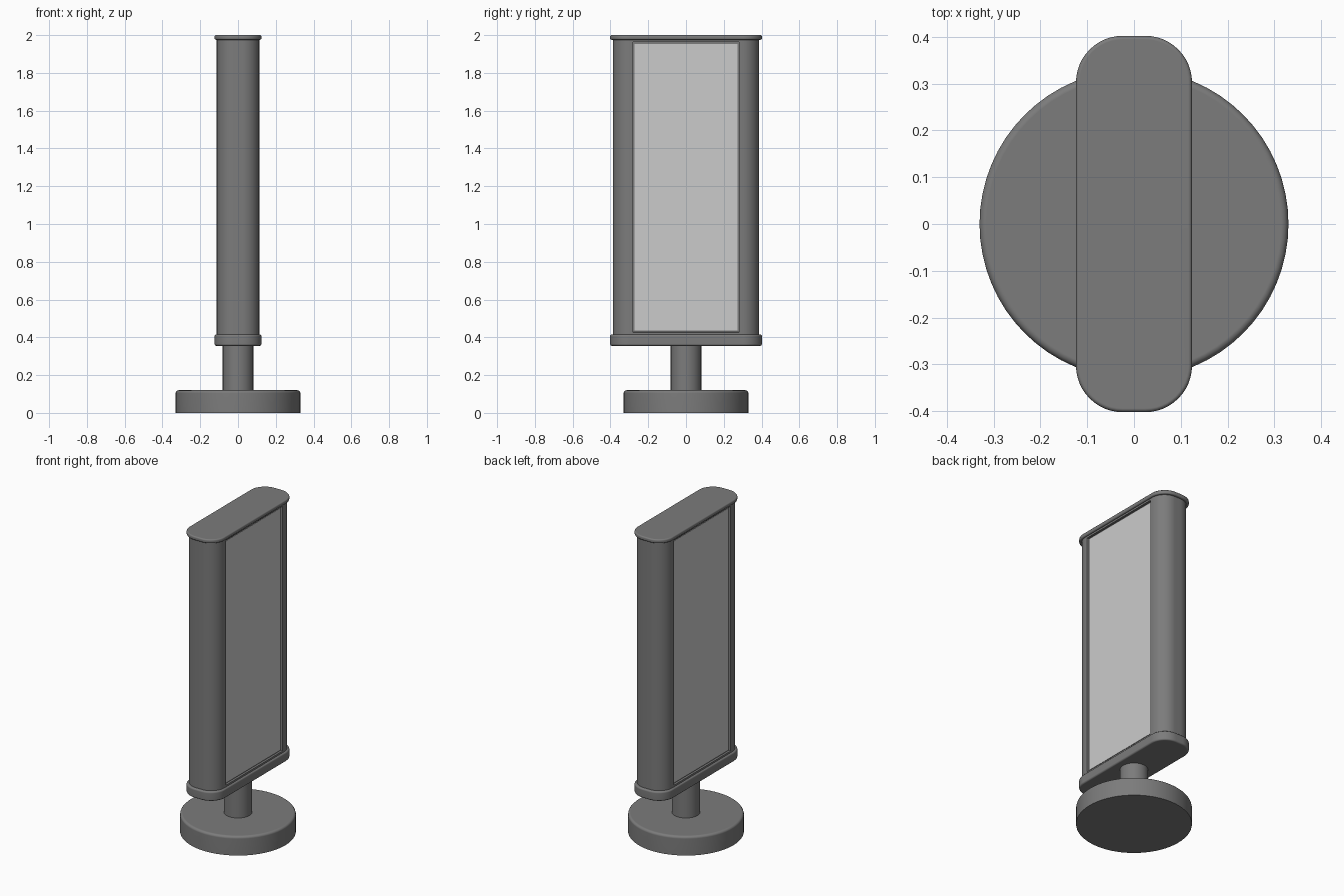
import bpy, bmesh
from math import cos, sin, pi

if "Cube" in bpy.data.objects:
    bpy.data.objects.remove(bpy.data.objects["Cube"])


def material(name, v):
    m = bpy.data.materials.new(name)
    m.diffuse_color = (v, v, v, 1)
    m.use_nodes = True
    m.node_tree.nodes["Principled BSDF"].inputs["Base Color"].default_value = m.diffuse_color
    return m


DARK = material("dark_grey", 0.2)
LIGHT = material("light_grey", 0.55)


def rounded_rect(hx, hy, r, seg=12):
    pts = []
    for i, (sx, sy) in enumerate([(1, 1), (-1, 1), (-1, -1), (1, -1)]):
        for k in range(seg + 1):
            a = (i + k / seg) * pi / 2
            pts.append((sx * (hx - r) + r * cos(a), sy * (hy - r) + r * sin(a)))
    return pts


def circle(r, n=64):
    return [(r * cos(2 * pi * k / n), r * sin(2 * pi * k / n)) for k in range(n)]


def prism(name, pts, z0, z1, bevel=0, rims=(), recess=None, mat=DARK):
    """Extrude an outline from z0 to z1; bevel chosen rims; recess = (inset, depth) on the x sides."""
    bm = bmesh.new()
    low = [bm.verts.new((x, y, z0)) for x, y in pts]
    top = [bm.verts.new((x, y, z1)) for x, y in pts]
    bm.faces.new(low[::-1])
    bm.faces.new(top)
    n = len(pts)
    for i in range(n):
        j = (i + 1) % n
        bm.faces.new((low[i], low[j], top[j], top[i]))
    bm.normal_update()
    if bevel:
        edges = [e for e in bm.edges
                 if any(all(abs(v.co.z - z) < 1e-5 for v in e.verts) for z in rims)]
        bmesh.ops.bevel(bm, geom=edges, offset=bevel, segments=3, profile=0.5,
                        affect='EDGES', clamp_overlap=True)
    if recess:
        sides = [f for f in bm.faces if abs(f.normal.x) > 0.999 and f.calc_area() > 0.3]
        bmesh.ops.inset_individual(bm, faces=sides, thickness=recess[0])
        bm.normal_update()
        bmesh.ops.inset_individual(bm, faces=sides, thickness=0.002, depth=-recess[1])
    me = bpy.data.meshes.new(name)
    bm.to_mesh(me)
    bm.free()
    ob = bpy.data.objects.new(name, me)
    bpy.context.collection.objects.link(ob)
    me.materials.append(mat)
    bpy.ops.object.select_all(action='DESELECT')
    ob.select_set(True)
    bpy.context.view_layer.objects.active = ob
    bpy.ops.object.shade_smooth_by_angle(angle=0.55)
    wn = ob.modifiers.new("weighted_normals", 'WEIGHTED_NORMAL')
    wn.keep_sharp = True
    return ob


# Round foot and post
prism("base", circle(0.33), 0, 0.12, 0.015, (0.12,))
prism("post", circle(0.081, 48), 0.115, 0.36)

# Caps above and below the display
cap = rounded_rect(0.124, 0.402, 0.1)
prism("lower_cap", cap, 0.355, 0.415, 0.01, (0.355, 0.415))
prism("top_cap", cap, 1.975, 2.0, 0.008, (1.975, 2.0))

# Display housing with a shallow recess on both broad faces
prism("housing", rounded_rect(0.113, 0.387, 0.092), 0.412, 1.978, recess=(0.02, 0.012))

# Light panels set into the recesses
for side, label in ((1, "right"), (-1, "left")):
    xs = sorted((side * 0.098, side * 0.104))
    outline = [(xs[0], -0.272), (xs[1], -0.272), (xs[1], 0.272), (xs[0], 0.272)]
    prism("panel_" + label, outline, 0.436, 1.954, mat=LIGHT)
